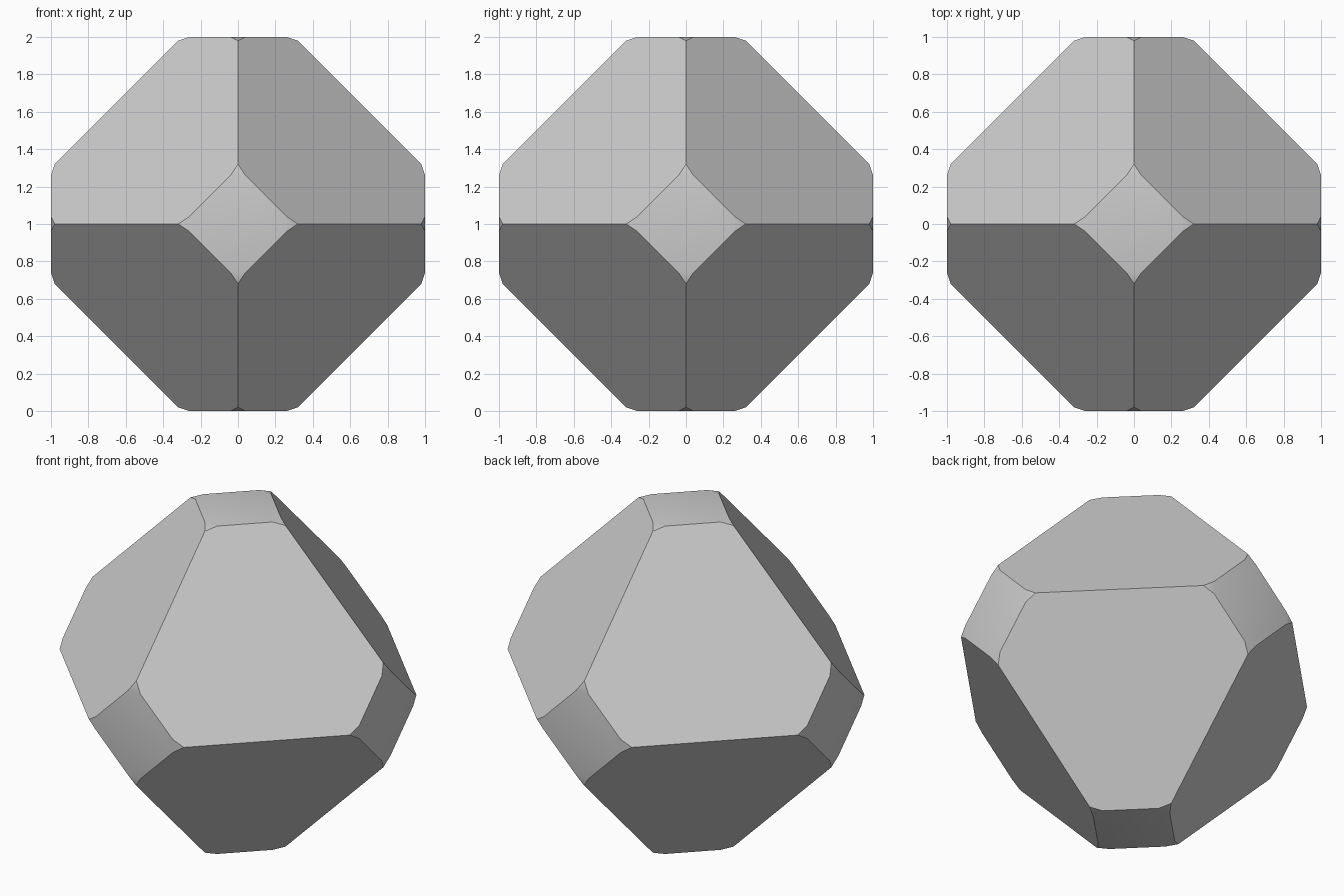
import bpy, bmesh, math
from itertools import product, permutations
from mathutils import Vector

old = bpy.data.objects.get("Cube")
if old:
    bpy.data.objects.remove(old, do_unlink=True)

# Single grey material
grey = bpy.data.materials.new("stone_grey")
grey.use_nodes = True
colour = (0.6, 0.6, 0.6, 1)
grey.diffuse_color = colour
grey.node_tree.nodes["Principled BSDF"].inputs["Base Color"].default_value = colour


def slice_off(bm, normal, distance):
    """Cut away everything beyond a plane and cap the opening."""
    n = Vector(normal)
    result = bmesh.ops.bisect_plane(
        bm, geom=bm.verts[:] + bm.edges[:] + bm.faces[:], dist=1e-5,
        plane_co=n * distance / n.length_squared, plane_no=n, clear_outer=True)
    edges = [g for g in result["geom_cut"] if isinstance(g, bmesh.types.BMEdge)]
    if edges:
        bmesh.ops.holes_fill(bm, edges=edges, sides=0)


# Cube whose corners are cut down to eight large octahedral faces
bm = bmesh.new()
bmesh.ops.create_cube(bm, size=2)
for signs in product((-1, 1), repeat=3):
    slice_off(bm, signs, 1.3)

# Small bevels at the four tips of each square cap
for tilt in sorted(set(permutations((0, 1, 3)))):
    for a, b in product((-1, 1), repeat=2):
        signs = {1: a, 3: b, 0: 0}
        slice_off(bm, [v * signs[v] for v in tilt], 3.26)

bmesh.ops.recalc_face_normals(bm, faces=bm.faces[:])
mesh = bpy.data.meshes.new("truncated_octahedron")
bm.to_mesh(mesh)
bm.free()
mesh.materials.append(grey)

body = bpy.data.objects.new("truncated_octahedron", mesh)
body.location.z = 1
bpy.context.collection.objects.link(body)

# Soft cap tips, sharp main edges
bpy.context.view_layer.objects.active = body
body.select_set(True)
bpy.ops.object.shade_smooth_by_angle(angle=math.radians(30))
